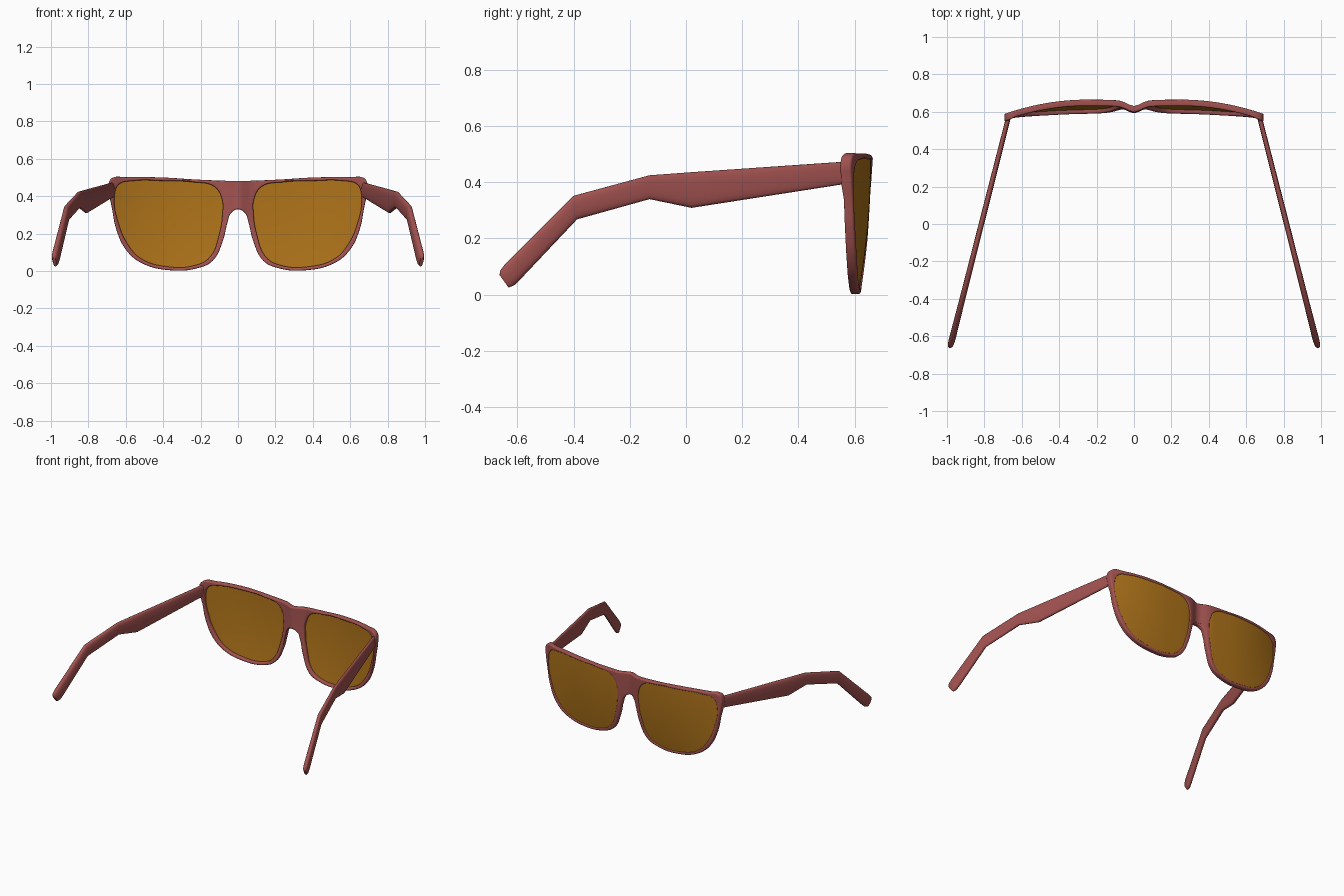
import bpy, bmesh, math
from mathutils import Vector

if "Cube" in bpy.data.objects:
    bpy.data.objects.remove(bpy.data.objects["Cube"])


def material(name, rgb):
    m = bpy.data.materials.new(name)
    m.diffuse_color = (*rgb, 1)
    m.use_nodes = True
    m.node_tree.nodes["Principled BSDF"].inputs["Base Color"].default_value = m.diffuse_color
    return m


RED = material("red_plastic", (0.36, 0.085, 0.08))
AMBER = material("amber_lens", (0.42, 0.17, 0.01))


def finish(name, bm, mat, angle=45):
    bmesh.ops.recalc_face_normals(bm, faces=bm.faces)
    me = bpy.data.meshes.new(name)
    bm.to_mesh(me)
    bm.free()
    ob = bpy.data.objects.new(name, me)
    bpy.context.collection.objects.link(ob)
    me.materials.append(mat)
    bpy.ops.object.select_all(action='DESELECT')
    ob.select_set(True)
    bpy.context.view_layer.objects.active = ob
    bpy.ops.object.shade_smooth_by_angle(angle=math.radians(angle))
    return ob


def wrap(x, z):
    """Depth of the curved face of the glasses at (x, z)."""
    a = abs(x)
    y = 0.648 - (0.39 if a > 0.25 else 0.1) * (a - 0.25) ** 2
    y -= 0.028 * math.exp(-(a / 0.05) ** 2)
    drop = 0.045 * (max(0.48 - z, 0) / 0.48) ** 2
    return y - drop * max(0, 1 - (a / 0.7) ** 4)


def plate(name, outlines, half, bevel, shift, mat):
    """Filled outline (with holes), sliced finely and bent onto the curved face."""
    cu = bpy.data.curves.new(name + "_outline", 'CURVE')
    cu.dimensions, cu.fill_mode = '2D', 'BOTH'
    cu.extrude, cu.bevel_depth, cu.offset = half - bevel, bevel, -bevel
    cu.bevel_resolution, cu.resolution_u = 2, 6
    for pts in outlines:
        sp = cu.splines.new('BEZIER')
        sp.bezier_points.add(len(pts) - 1)
        sp.use_cyclic_u = True
        for p, (x, z) in zip(sp.bezier_points, pts):
            p.co = (x, z, 0)
            p.handle_left_type = p.handle_right_type = 'AUTO'
    tmp = bpy.data.objects.new(name + "_outline", cu)
    bpy.context.collection.objects.link(tmp)
    dg = bpy.context.evaluated_depsgraph_get()
    me = bpy.data.meshes.new_from_object(tmp.evaluated_get(dg))
    bpy.data.objects.remove(tmp)
    bm = bmesh.new()
    bm.from_mesh(me)
    bmesh.ops.remove_doubles(bm, verts=bm.verts, dist=1e-5)
    cuts = [((i * 0.025, 0, 0), (1, 0, 0)) for i in range(-27, 28)]
    cuts += [((0, i * 0.04, 0), (0, 1, 0)) for i in range(1, 13)]
    for co, no in cuts:
        bmesh.ops.bisect_plane(bm, geom=bm.verts[:] + bm.edges[:] + bm.faces[:],
                               plane_co=co, plane_no=no, dist=1e-5)
    for v in bm.verts:
        x, z, d = v.co
        # thicker end pieces where the temples attach
        if d < 0:
            t = min(max((abs(x) - 0.63) / 0.04, 0), 1) * min(max((z - 0.34) / 0.06, 0), 1)
            d *= 1 + 0.4 * t
        v.co = (x, wrap(x, z) + d + shift, z)
    return finish(name, bm, mat)


# front frame: half outline mirrored, with two lens openings
half_outline = [(0.2, 0.488), (0.4, 0.5), (0.6, 0.502), (0.672, 0.498), (0.69, 0.475),
                (0.688, 0.41), (0.675, 0.34), (0.65, 0.22), (0.6, 0.115), (0.52, 0.045),
                (0.36, 0.004), (0.21, 0.017), (0.135, 0.055), (0.08, 0.165),
                (0.056, 0.26), (0.037, 0.31)]
outer = ([(0, 0.482)] + half_outline + [(0, 0.33)]
         + [(-x, z) for x, z in reversed(half_outline)])
opening = [(0.085, 0.38), (0.125, 0.45), (0.24, 0.475), (0.4, 0.482), (0.56, 0.482),
           (0.638, 0.462), (0.66, 0.40), (0.637, 0.25), (0.59, 0.145), (0.52, 0.068),
           (0.385, 0.025), (0.225, 0.032), (0.15, 0.075), (0.1, 0.2), (0.083, 0.31)]


def flip(pts):
    return [(-x, z) for x, z in reversed(pts)]


plate("front_frame", [outer, opening[::-1], flip(opening)[::-1]], 0.017, 0.007, 0, RED)

# lenses: slightly larger than the openings so the rim grips them
lens = [(0.37 + (x - 0.37) * 1.02, 0.25 + (z - 0.25) * 1.025) for x, z in opening]
plate("right_lens", [lens], 0.004, 0.001, 0.007, AMBER)
plate("left_lens", [flip(lens)], 0.004, 0.001, 0.007, AMBER)

# temples: stations of top (y, z), bottom (y, z), half width
stations = [((0.572, 0.474), (0.572, 0.395), 0.013),
            ((0.02, 0.436), (0.02, 0.309), 0.015),
            ((-0.13, 0.425), (-0.13, 0.34), 0.015),
            ((-0.4, 0.352), (-0.388, 0.268), 0.016),
            ((-0.645, 0.108), (-0.592, 0.052), 0.018),
            ((-0.662, 0.085), (-0.612, 0.033), 0.016),
            ((-0.664, 0.07), (-0.632, 0.025), 0.009)]


def temple(name, side, n=20):
    bm = bmesh.new()
    rings = []
    for top, bot, w in stations:
        c = (Vector(top) + Vector(bot)) / 2
        r = (Vector(top) - Vector(bot)) / 2
        ring = []
        for i in range(n):
            a = 2 * math.pi * i / n
            ca, sa = math.cos(a), math.sin(a)
            p = c + r * math.copysign(abs(ca) ** 0.8, ca)
            x = 0.674 + (0.56 - p.x) * 0.2535 + w * math.copysign(abs(sa) ** 0.7, sa)
            ring.append(bm.verts.new((side * x, p.x, p.y)))
        rings.append(ring)
    for a, b in zip(rings, rings[1:]):
        for i in range(n):
            j = (i + 1) % n
            bm.faces.new((a[i], a[j], b[j], b[i]))
    bm.faces.new(rings[0])
    bm.faces.new(rings[-1])
    return finish(name, bm, RED)


temple("right_temple", 1)
temple("left_temple", -1)
